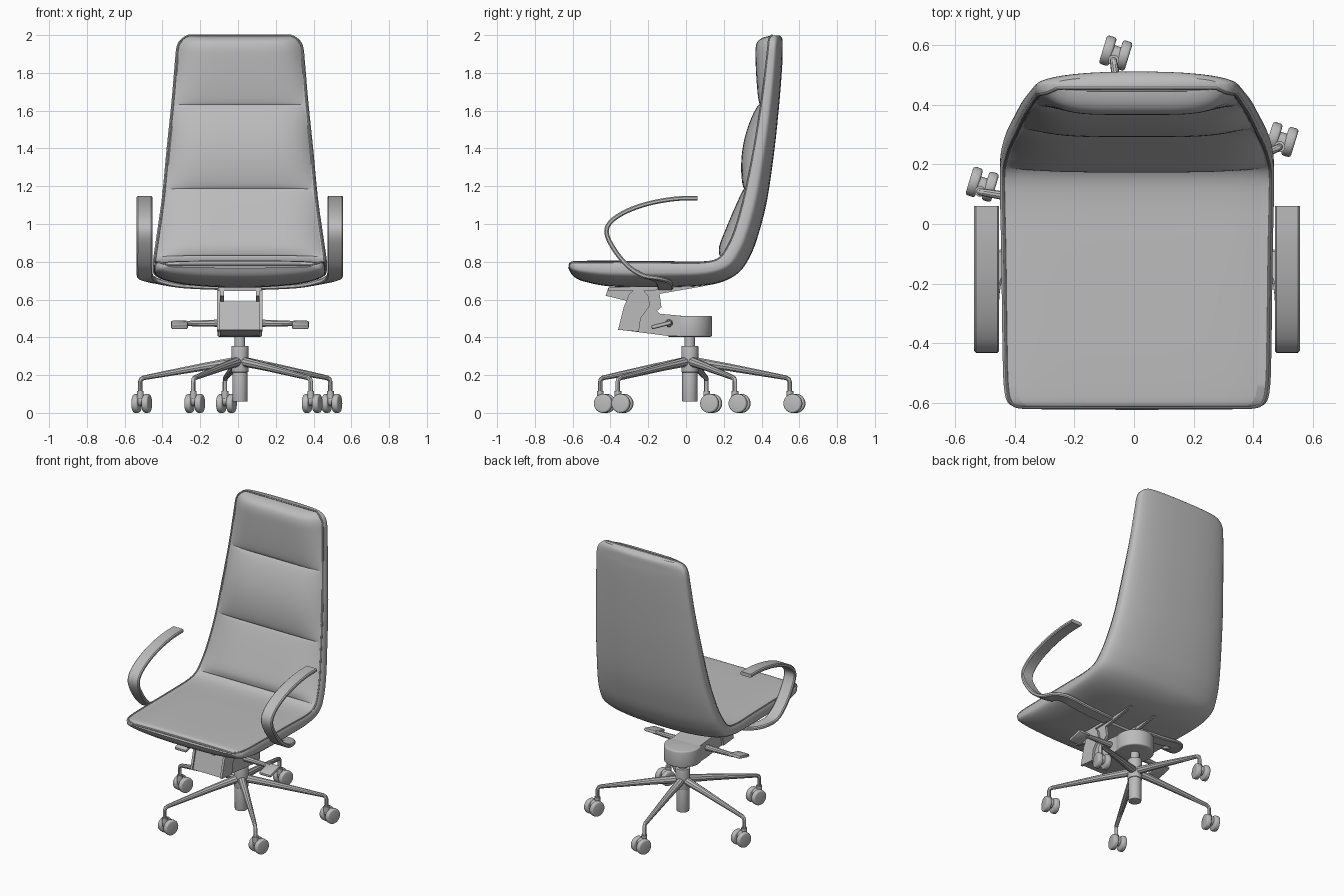
import bpy, bmesh, math
from mathutils import Vector, Matrix

if "Cube" in bpy.data.objects:
    bpy.data.objects.remove(bpy.data.objects["Cube"])

grey = bpy.data.materials.new("mid_grey")
grey.use_nodes = True
grey.diffuse_color = (0.5, 0.5, 0.5, 1)
grey.node_tree.nodes["Principled BSDF"].inputs["Base Color"].default_value = (0.5, 0.5, 0.5, 1)

CX, CY = 0.01, 0.02      # column axis


def finish(ob, angle=35):
    bpy.ops.object.select_all(action='DESELECT')
    ob.select_set(True)
    bpy.context.view_layer.objects.active = ob
    if ob.type == 'CURVE':
        bpy.ops.object.convert(target='MESH')
    ob = bpy.context.object
    ob.data.materials.clear()
    ob.data.materials.append(grey)
    bpy.ops.object.shade_smooth_by_angle(angle=math.radians(angle))
    return ob


def from_bmesh(name, bm, angle=35):
    bmesh.ops.recalc_face_normals(bm, faces=bm.faces)
    me = bpy.data.meshes.new(name)
    bm.to_mesh(me)
    bm.free()
    ob = bpy.data.objects.new(name, me)
    bpy.context.collection.objects.link(ob)
    return finish(ob, angle)


def loft(name, rings, closed=True, caps=True, angle=35):
    bm = bmesh.new()
    rows = [[bm.verts.new(p) for p in r] for r in rings]
    n = len(rows[0])
    for a, b in zip(rows, rows[1:]):
        for i in range(n if closed else n - 1):
            j = (i + 1) % n
            bm.faces.new((a[i], a[j], b[j], b[i]))
    if caps:
        bm.faces.new(rows[0])
        bm.faces.new(rows[-1])
    return from_bmesh(name, bm, angle)


def tube(name, pts, radii, cyclic=False):
    cu = bpy.data.curves.new(name, 'CURVE')
    cu.dimensions = '3D'
    cu.bevel_depth = 1
    cu.bevel_resolution = 3
    cu.use_fill_caps = True
    sp = cu.splines.new('POLY')
    sp.points.add(len(pts) - 1)
    sp.use_cyclic_u = cyclic
    for i, (q, p) in enumerate(zip(sp.points, pts)):
        q.co = (*p, 1)
        q.radius = radii[i] if isinstance(radii, list) else radii
    ob = bpy.data.objects.new(name, cu)
    bpy.context.collection.objects.link(ob)
    return finish(ob)


def cylinder(name, r, depth, matrix, bevel=0.0):
    bm = bmesh.new()
    bmesh.ops.create_cone(bm, cap_ends=True, segments=32, radius1=r, radius2=r, depth=depth)
    if bevel:
        rim = [e for e in bm.edges if abs(e.verts[0].co.z - e.verts[1].co.z) < 1e-5]
        bmesh.ops.bevel(bm, geom=rim, offset=bevel, segments=3, affect='EDGES', profile=0.5)
    bm.transform(matrix)
    return from_bmesh(name, bm)


def plate(name, outline, x0, x1):
    """Side outline in y, z extruded between two x positions."""
    return loft(name, [[(CX + x, y, z) for y, z in outline] for x in (x0, x1)])


def spline(pts, u):
    """Smooth interpolation through a list of tuples."""
    i = min(int(u), len(pts) - 2)
    t = u - i
    a, b, c, d = [Vector(pts[max(0, min(len(pts) - 1, k))]) for k in range(i - 1, i + 3)]
    return b + 0.5 * t * (c - a + t * (2 * a - 5 * b + 4 * c - d + t * (3 * (b - c) + d - a)))


# Seat and back stations: rim y, z; outer centre y, z; half width
STATIONS = [
    (-.617, .783, -.624, .768, .385), (-.605, .795, -.595, .722, .43),
    (-.55, .797, -.53, .693, .447), (-.40, .797, -.38, .668, .452),
    (-.10, .795, -.08, .665, .456), (.08, .795, .14, .68, .46),
    (.17, .815, .27, .735, .46), (.215, .87, .34, .83, .452),
    (.26, .97, .385, .95, .437), (.31, 1.15, .43, 1.13, .412),
    (.36, 1.40, .468, 1.39, .388), (.40, 1.65, .495, 1.65, .362),
    (.425, 1.85, .51, 1.85, .345), (.435, 1.94, .512, 1.94, .335),
    (.44, 1.98, .51, 1.98, .31), (.455, 1.999, .495, 1.999, .275)]
LAST = len(STATIONS) - 1


def surface(u, a, t):
    """Point at station u, side fraction a, depth fraction t."""
    y0, z0, y1, z1, hw = spline(STATIONS, u)
    return Vector((CX + a * hw, y0 + (y1 - y0) * t, z0 + (z1 - z0) * t))


# Outer shell
section = [(0.98, 0), (1, 0.1)]
for k in range(25):
    th = math.pi * k / 24
    c = math.cos(th)
    section.append((math.copysign(abs(c) ** 0.85, c), 0.4 + 0.6 * math.sin(th)))
section += [(-1, 0.1), (-0.98, 0)]
loft("seat_shell", [[surface(LAST * i / 90, a, t) for a, t in section] for i in range(91)], angle=50)

# Padded panels: start station, end station, bulge, base height
PANELS = [(0.15, 6.3, 0.006, 0.003), (6.3, 9.16, 0.04, 0.01),
          (9.16, 10.92, 0.05, 0.01), (10.92, 14.7, 0.06, 0.006)]
for name, (u0, u1, bulge, base) in zip(
        ("seat_pad", "lower_back_pad", "middle_back_pad", "upper_back_pad"), PANELS):
    rows = []
    for i in range(25):
        v = (1 - math.cos(math.pi * i / 24)) / 2
        u = u0 + (u1 - u0) * v
        out = (surface(u, 0, 0) - surface(u, 0, 1)).normalized()
        h = base + bulge * max(0, math.sin(math.pi * v)) ** 0.7
        row = []
        for k in range(33):
            a = math.sin(math.pi * (k / 32 - 0.5))
            row.append(surface(u, a * 0.965, 0) + out * (h * (1 - abs(a) ** 5) - 0.004 * abs(a) ** 8))
        rows.append(row)
    loft(name, rows, closed=False, caps=False, angle=60)

# Piping around the rim
side = [surface(LAST * i / 60, 0.975, 0) for i in range(61)]
tube("rim_piping", side + [Vector((2 * CX - p.x, p.y, p.z)) for p in reversed(side)], 0.005, True)

# Armrests: flat band, x, y, z and turn of the band about z
ARM = [(.505, .06, 1.137, 0), (.505, -.06, 1.133, 0), (.505, -.2, 1.108, 0), (.505, -.32, 1.065, 0),
       (.505, -.4, 1.01, 0), (.505, -.42, .95, 0), (.505, -.38, .865, 0), (.505, -.31, .78, 0),
       (.503, -.23, .728, 0), (.485, -.16, .712, .5), (.43, -.12, .695, 1.2),
       (.3, -.11, .672, 1.57), (.08, -.11, .662, 1.57)]
for sgn, label in ((1, "left"), (-1, "right")):
    steps = 6 * (len(ARM) - 1)
    path = [spline(ARM, i / 6) for i in range(steps + 1)]
    rings = []
    for i, p in enumerate(path):
        tan = (path[min(i + 1, steps)] - path[max(i - 1, 0)]).to_3d().normalized()
        wide = Vector((math.cos(p[3]), math.sin(p[3]), 0))
        thick = tan.cross(wide).normalized()
        ring = []
        for sw, st in ((1, .5), (.85, 1), (-.85, 1), (-1, .5), (-1, -.5), (-.85, -1), (.85, -1), (1, -.5)):
            q = p.to_3d() + wide * (0.042 * sw) + thick * (0.012 * st)
            ring.append((CX + sgn * q.x, q.y, q.z))
        rings.append(ring)
    loft(label + "_armrest", rings, angle=40)

# Tilt mechanism
plate("mechanism_housing", [(-.35, .44), (-.1, .408), (.02, .403), (.02, .51), (-.14, .525),
                            (-.19, .585), (-.31, .59)], -.105, .105)
cylinder("housing_rear", 0.118, 0.11, Matrix.Translation((CX, CY, .458)), 0.008)
plate("seat_mount", [(-.41, .645), (-.41, .665), (-.12, .675), (-.12, .65)], -.115, .115)
for s, label in ((1, "left"), (-1, "right")):
    plate(label + "_tilt_plate", [(-.36, .44), (-.33, .56), (-.3, .63), (-.27, .655), (-.23, .655),
                                  (-.2, .62), (-.19, .57), (-.24, .5), (-.25, .43)], s * .105, s * .12)
    plate(label + "_support_fin", [(-.425, .62), (-.41, .665), (.1, .685), (.1, .672), (-.14, .63),
                                   (-.13, .56), (-.16, .535), (-.21, .545), (-.3, .59)], s * .085, s * .104)
    # Control lever and paddle
    tube(label + "_lever", [(CX + s * .09, -.09, .475), (CX + s * .3, -.095, .473)], [.021, .014])
    bm = bmesh.new()
    bmesh.ops.create_cube(bm, size=1)
    bm.transform(Matrix.Translation((CX + s * .32, -.13, .466)) @ Matrix.Rotation(.25, 4, 'X')
                 @ Matrix.Diagonal((.09, .11, .022, 1)))
    bmesh.ops.bevel(bm, geom=bm.edges[:], offset=.009, segments=2, affect='EDGES', profile=0.5)
    from_bmesh(label + "_lever_paddle", bm)

# Central column
cylinder("gas_column", .028, .1, Matrix.Translation((CX, CY, .38)))
cylinder("base_hub", .045, .14, Matrix.Translation((CX, CY, .285)), .004)
cylinder("column_foot", .04, .18, Matrix.Translation((CX, CY, .15)), .003)

# Five legs with twin-wheel casters
turn = Matrix.Rotation(math.radians(-17), 4, 'Z')
for n in range(5):
    ang = math.radians(98.5 + 72 * n)
    d = Vector((math.cos(ang), math.sin(ang), 0))
    hub = Vector((CX, CY, 0))
    along = [(.02, .272, .026), (.2, .243, .021), (.4, .207, .016), (.515, .186, .013),
             (.53, .178, .012), (.535, .163, .012), (.535, .085, .012)]
    tube(f"leg_{n + 1}", [hub + d * r + Vector((0, 0, z)) for r, z, _ in along], [w for *_, w in along])
    place = Matrix.Translation(hub + d * .535 + Vector((.008, .025, .05))) @ turn
    axle = Matrix.Rotation(math.pi / 2, 4, 'Y')
    for s in (1, -1):
        cylinder(f"caster_wheel_{n + 1}", .05, .034,
                 place @ Matrix.Translation((s * .028, 0, 0)) @ axle, .009)
    cylinder(f"caster_body_{n + 1}", .03, .03, place @ Matrix.Translation((0, -.006, .016)) @ axle)
    cylinder(f"caster_collar_{n + 1}", .018, .04, place @ Matrix.Translation((0, -.025, .045)))
